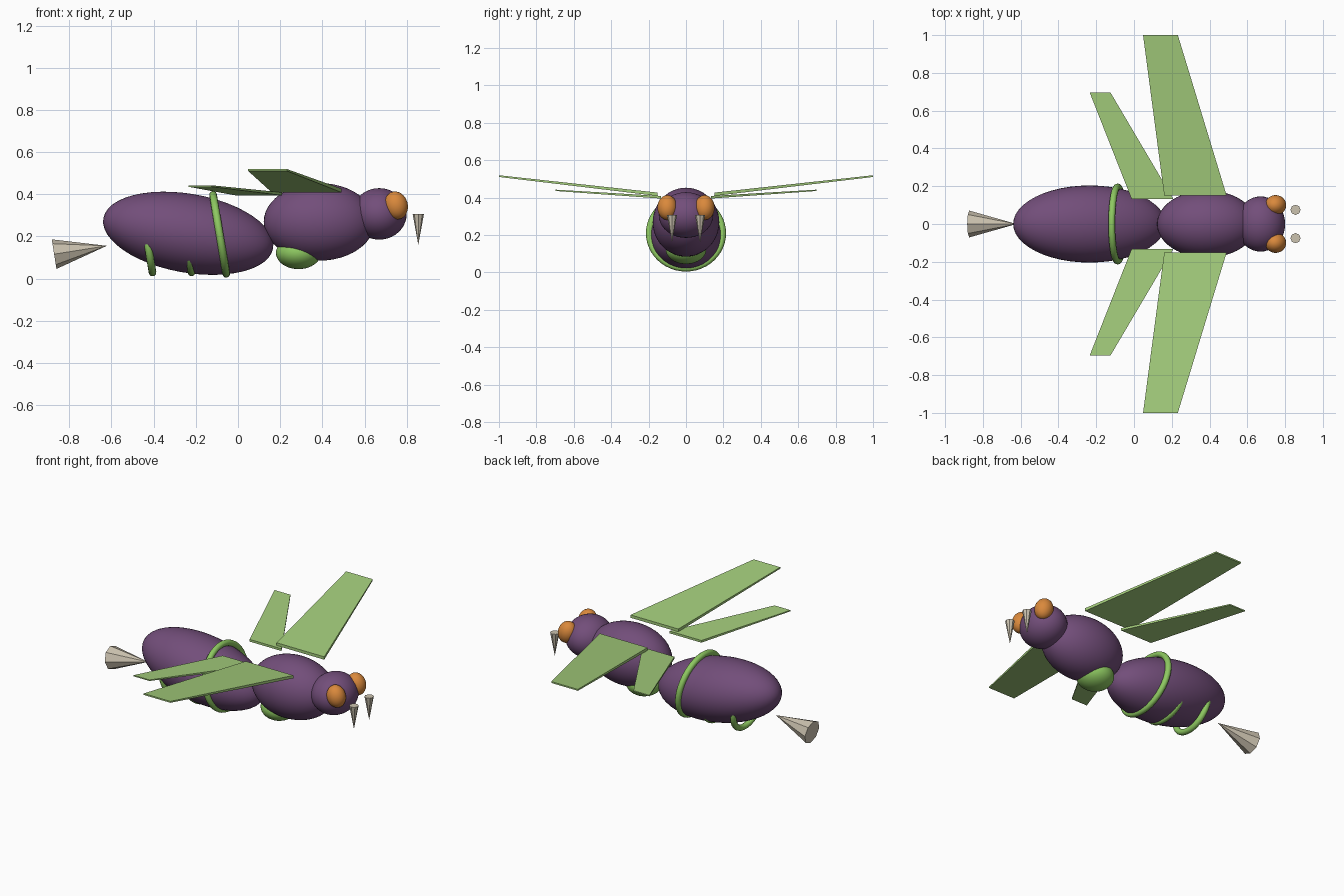
import bpy, bmesh, math
from mathutils import Matrix

if "Cube" in bpy.data.objects:
    bpy.data.objects.remove(bpy.data.objects["Cube"])


def material(name, rgb):
    m = bpy.data.materials.new(name)
    m.diffuse_color = (*rgb, 1)
    m.use_nodes = True
    m.node_tree.nodes["Principled BSDF"].inputs["Base Color"].default_value = m.diffuse_color
    return m


PURPLE = material("purple", (0.17, 0.076, 0.195))
GREEN = material("bright_green", (0.27, 0.58, 0.12))
WING = material("wing_green", (0.37, 0.61, 0.20))
ORANGE = material("orange", (0.70, 0.25, 0.045))
BONE = material("bone", (0.60, 0.54, 0.43))


def finish(name, mat, smooth=True):
    ob = bpy.context.object
    ob.name = name
    ob.data.materials.append(mat)
    if smooth:
        bpy.ops.object.shade_smooth()
    return ob


def ellipsoid(name, loc, radii, mat, tilt=0, seg=40):
    bpy.ops.mesh.primitive_uv_sphere_add(segments=seg, ring_count=seg // 2, location=loc,
                                         rotation=(0, math.radians(tilt), 0))
    bpy.context.object.scale = radii
    return finish(name, mat)


def ring(name, loc, major, minor, widen=1.0):
    bpy.ops.mesh.primitive_torus_add(major_radius=major, minor_radius=minor, major_segments=48,
                                     minor_segments=12, location=loc,
                                     rotation=(0, math.radians(80.6), 0))
    bpy.context.object.scale.y = widen
    return finish(name, GREEN)


def spike(name, base, tip_tilt, radius, length):
    # cone standing on its base point, leaning by tip_tilt about y
    t = math.radians(tip_tilt)
    mid = (base[0] + math.sin(t) * length / 2, base[1], base[2] + math.cos(t) * length / 2)
    bpy.ops.mesh.primitive_cone_add(vertices=8, radius1=radius, radius2=0, depth=length,
                                    location=mid, rotation=(0, t, 0))
    return finish(name, BONE, smooth=False)


def wing(name, side, root, tip):
    # root and tip: (x_back, x_front, y, z, thickness)
    bm = bmesh.new()
    loops = []
    for xb, xf, y, z, th in (root, tip):
        loops.append([bm.verts.new((x, side * y, z + dz)) for x, dz in
                      ((xb, -th / 2), (xf, -th / 2), (xf, th / 2), (xb, th / 2))])
    a, b = loops
    bm.faces.new(a)
    bm.faces.new(b)
    for i in range(4):
        j = (i + 1) % 4
        bm.faces.new((a[i], a[j], b[j], b[i]))
    bmesh.ops.recalc_face_normals(bm, faces=bm.faces)
    me = bpy.data.meshes.new(name)
    bm.to_mesh(me)
    bm.free()
    me.materials.append(WING)
    bpy.context.collection.objects.link(bpy.data.objects.new(name, me))


# body
ellipsoid("abdomen", (-0.236, 0, 0.215), (0.409, 0.204, 0.187), PURPLE, 10, 48)
ellipsoid("thorax", (0.385, 0, 0.269), (0.263, 0.178, 0.184), PURPLE, 0, 48)
ellipsoid("head", (0.67, 0, 0.307), (0.13, 0.146, 0.122), PURPLE)
ellipsoid("belly_patch", (0.287, 0, 0.122), (0.107, 0.108, 0.077), GREEN)

# bands on the abdomen, the rear two showing only below
ring("front_band", (-0.087, 0, 0.21), 0.19, 0.018, 1.03)
ring("middle_band", (-0.248, 0, 0.195), 0.168, 0.018)
ring("rear_band", (-0.428, 0, 0.166), 0.139, 0.018)

# stinger
spike("stinger", (-0.872, 0, 0.116), 81, 0.071, 0.253)

# paired parts
for side, label in ((-1, "right"), (1, "left")):
    ellipsoid(label + "_eye", (0.75, side * 0.10, 0.347), (0.055, 0.053, 0.067), ORANGE, -15, 32)
    spike(label + "_fang", (0.855, side * 0.075, 0.307), 180, 0.027, 0.147)
    wing(label + "_front_wing", side, (0.16, 0.49, 0.152, 0.418, 0.018),
         (0.048, 0.232, 1.0, 0.515, 0.009))
    wing(label + "_rear_wing", side, (-0.013, 0.208, 0.133, 0.402, 0.014),
         (-0.235, -0.125, 0.697, 0.439, 0.007))
